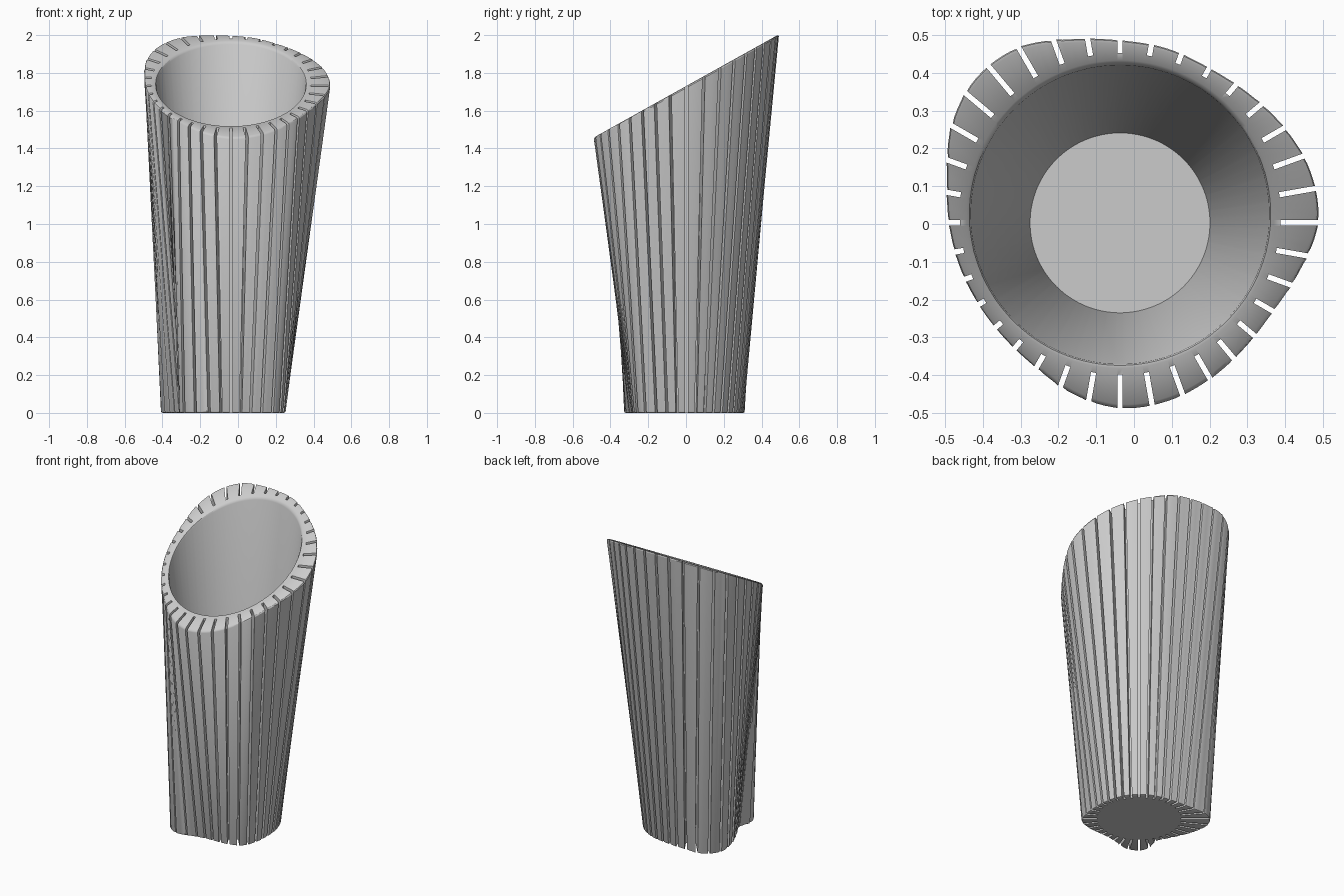
import bpy, bmesh
from math import sin, cos, asin, radians, pi

if "Cube" in bpy.data.objects:
    bpy.data.objects.remove(bpy.data.objects["Cube"])

AX, AY = -0.037, 0.003      # cup axis
N, HALF = 36, 0.007         # number of grooves, half groove width
FLOOR = 0.17                # height of the inside floor
SEG = 4                     # outer facets per rib

# rib radius around the axis every 15 degrees, at the slanted rim and at the foot
TOP = [.524, .522, .503, .483, .473, .478, .483, .503, .536, .540, .515, .474,
       .453, .440, .432, .432, .443, .470, .490, .488, .477, .467, .468, .492]
BASE = [.287, .283, .285, .288, .288, .288, .292, .310, .348, .415, .422, .372,
        .325, .297, .295, .380, .378, .320, .293, .300, .325, .345, .322, .298]


def sample(table, a):
    """Smooth periodic interpolation of a radius table."""
    u = (a / radians(15)) % 24
    i, t = int(u), u % 1
    p0, p1, p2, p3 = (table[(i + k) % 24] for k in (-1, 0, 1, 2))
    return p1 + 0.5 * t * (p2 - p0 + t * (2 * p0 - 5 * p1 + 4 * p2 - p3
                                          + t * (3 * (p1 - p2) + p3 - p0)))


def plane_z(y):
    return 1.73 + 0.557 * y


def cone_r(a, extra):
    """Radius where the cavity cone (plus extra) meets the slanted rim."""
    return (0.221 + extra + 0.1 * plane_z(AY)) / (1 - 0.0557 * sin(a))


def slots():
    """(centre angle, side, on_rib) for every point of one outline."""
    for k in range(N):
        a, step = 2 * pi * k / N, 2 * pi / N
        yield a, -1, 0, False
        yield a, 1, 0, False
        yield a, 1, 0, True
        for j in range(1, SEG):
            yield a + step * j / SEG, 0, j, True
        yield a + step, -1, 0, True


def place(a, side, r):
    a += side * asin(HALF / r)
    return AX + r * cos(a), AY + r * sin(a)


def outer_ring(top, depth, inset):
    """Grooved outline, depth from the rim or the foot."""
    pts = []
    for a, side, j, rib in slots():
        if rib:
            r = sample(TOP if top else BASE, a) - inset
        else:
            r = cone_r(a, 0.03) if top else 0.251
        x, y = place(a, side, r)
        pts.append((x, y, plane_z(y) - depth if top else depth))
    return pts


def inner_ring(radius, z, rim_drop=0):
    """Round outline sharing the grooved outline's point order."""
    pts = []
    for a, side, j, rib in slots():
        r = radius if radius else cone_r(a, 0.012 if rim_drop == 0 else 0.004 if rim_drop < 0.01 else 0)
        x, y = place(a, side, r)
        pts.append((x, y, plane_z(y) - rim_drop if radius is None else z))
    return pts


# foot, outer ribs, rounded rim, inside wall and floor as one loft
B = 0.01
rings = [
    inner_ring(0.235, 0),
    outer_ring(False, 0, B),
    outer_ring(False, 0.3 * B, 0.3 * B),
    outer_ring(False, B, 0),
    outer_ring(True, B, 0),
    outer_ring(True, 0.3 * B, 0.3 * B),
    outer_ring(True, 0, B),
    inner_ring(None, 0, 0),
    inner_ring(None, 0, 0.004),
    inner_ring(None, 0, 0.013),
    inner_ring(0.238, FLOOR),
]
bm = bmesh.new()
vr = [[bm.verts.new(p) for p in ring] for ring in rings]
for lo, hi in zip(vr, vr[1:]):
    n = len(lo)
    for i in range(n):
        j = (i + 1) % n
        bm.faces.new((lo[i], lo[j], hi[j], hi[i]))

# merge doubled points, then close the foot and the floor
bmesh.ops.remove_doubles(bm, verts=bm.verts, dist=1e-5)
bmesh.ops.holes_fill(bm, edges=[e for e in bm.edges if e.is_boundary], sides=0)
bmesh.ops.recalc_face_normals(bm, faces=bm.faces)

mesh = bpy.data.meshes.new("ribbed_cup")
bm.to_mesh(mesh)
bm.free()
cup = bpy.data.objects.new("ribbed_cup", mesh)
bpy.context.collection.objects.link(cup)
bpy.context.view_layer.objects.active = cup
cup.select_set(True)
bpy.ops.object.shade_smooth_by_angle(angle=radians(30))
